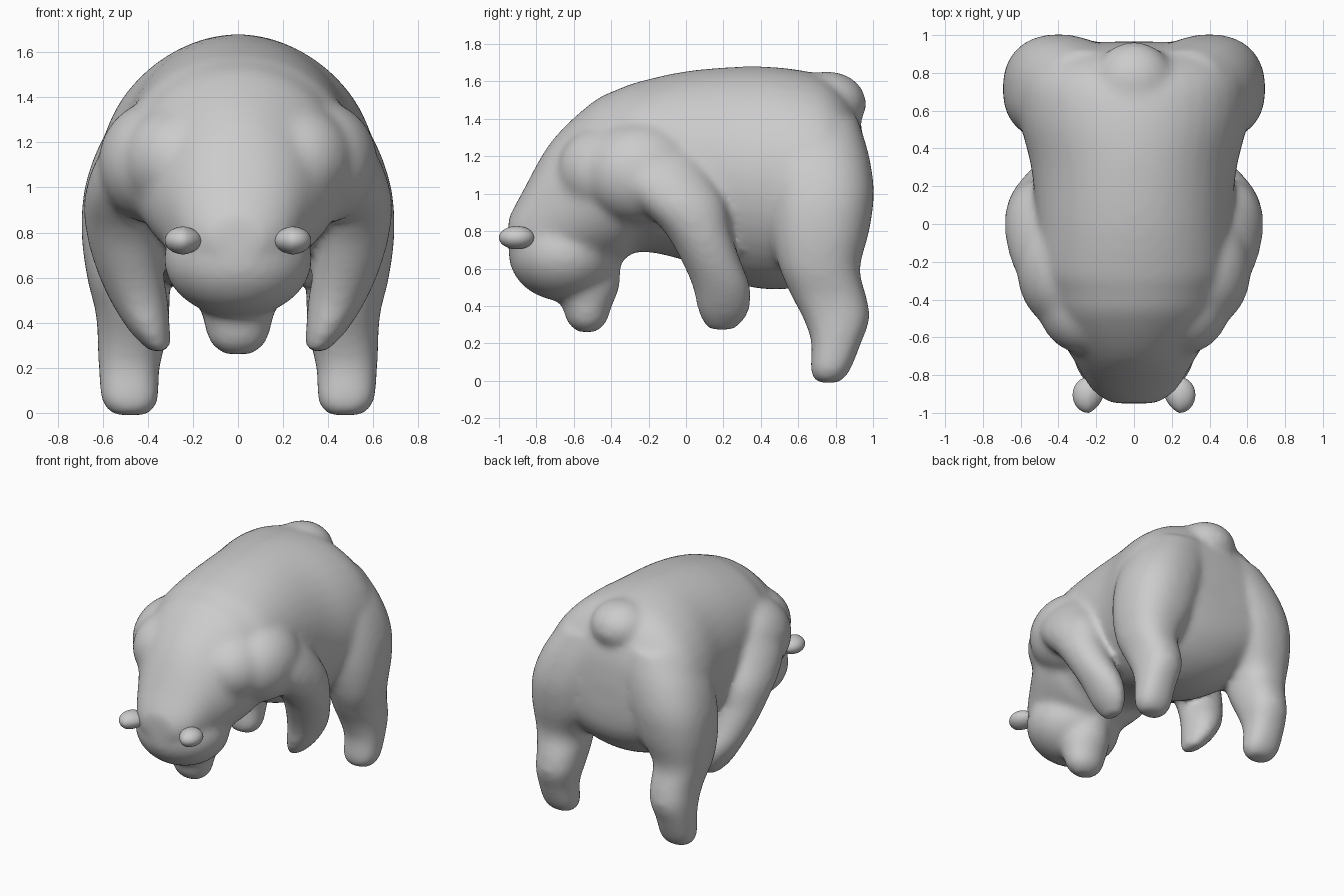
import bpy
import bmesh
from math import cos, sin, pi, copysign
from mathutils import Matrix, Vector

cube = bpy.data.objects.get("Cube")
if cube:
    bpy.data.objects.remove(cube, do_unlink=True)

grey = bpy.data.materials.new("plain grey")
grey.use_nodes = True
GREY = (0.6, 0.6, 0.6, 1)
grey.diffuse_color = GREY
grey.node_tree.nodes["Principled BSDF"].inputs["Base Color"].default_value = GREY


def refine(rings, steps=4):
    """Pass a smooth curve through the ring settings."""
    pts = [Vector(r) for r in rings]
    pts = [pts[0] * 2 - pts[1]] + pts + [pts[-1] * 2 - pts[-2]]
    out = []
    for a, b, c, d in zip(pts, pts[1:], pts[2:], pts[3:]):
        for i in range(steps):
            t = i / steps
            out.append((b * 2 + (c - a) * t + (a * 2 - b * 5 + c * 4 - d) * t ** 2
                        + (b * 3 - a - c * 3 + d) * t ** 3) / 2)
    return out + [pts[-2]]


def loft(bm, rings, place, power=2.0, sides=40):
    """Skin a closed tube; place(ring, u, v) turns a unit outline into a point."""
    loops = []
    for ring in refine(rings):
        loop = []
        for i in range(sides):
            a = 2 * pi * i / sides
            u, v = (copysign(abs(w) ** (2 / power), w) for w in (cos(a), sin(a)))
            loop.append(bm.verts.new(place(ring, u, v)))
        loops.append(loop)
    for lo, hi in zip(loops, loops[1:]):
        for i in range(sides):
            j = (i + 1) % sides
            bm.faces.new((lo[i], lo[j], hi[j], hi[i]))
    bm.faces.new(loops[0])
    bm.faces.new(loops[-1])


def lengthwise(r, u, v):
    """Ring across y: y, top, bottom, half width."""
    return (r[3] * u, r[0], (r[1] + r[2]) / 2 + (r[1] - r[2]) / 2 * v)


def upright(side):
    """Ring across z: z, centre x, centre y, half width, half depth."""
    return lambda r, u, v: (side * (r[1] + r[3] * u), r[2] + r[4] * v, r[0])


def ball(bm, centre, radii):
    m = Matrix.Translation(centre) @ Matrix.Diagonal((*radii, 1))
    bmesh.ops.create_uvsphere(bm, u_segments=32, v_segments=20, radius=1, matrix=m)


def finish(bm, name):
    bmesh.ops.recalc_face_normals(bm, faces=bm.faces)
    mesh = bpy.data.meshes.new(name)
    bm.to_mesh(mesh)
    bm.free()
    mesh.materials.append(grey)
    mesh.shade_smooth()
    obj = bpy.data.objects.new(name, mesh)
    bpy.context.collection.objects.link(obj)
    return obj


TORSO = [(-0.95, 0.87, 0.70, 0.12), (-0.88, 1.0, 0.6, 0.22), (-0.72, 1.28, 0.55, 0.32),
         (-0.5, 1.49, 0.6, 0.45), (-0.36, 1.56, 0.63, 0.49), (-0.25, 1.6, 0.69, 0.51),
         (0.0, 1.655, 0.64, 0.515), (0.3, 1.68, 0.51, 0.545), (0.55, 1.67, 0.49, 0.605),
         (0.75, 1.62, 0.55, 0.605), (0.88, 1.49, 0.66, 0.53), (0.945, 1.32, 0.78, 0.39),
         (0.965, 1.13, 0.92, 0.15)]
MUZZLE = [(0.26, 0, -0.53, 0.065, 0.05), (0.31, 0, -0.53, 0.125, 0.105),
          (0.4, 0, -0.53, 0.152, 0.135), (0.5, 0, -0.54, 0.175, 0.185),
          (0.62, 0, -0.56, 0.18, 0.21)]
HIND_LEG = [(-0.012, 0.475, 0.76, 0.075, 0.06), (0.05, 0.48, 0.77, 0.125, 0.105),
            (0.2, 0.483, 0.803, 0.136, 0.133), (0.33, 0.47, 0.805, 0.153, 0.177),
            (0.45, 0.468, 0.765, 0.165, 0.2), (0.6, 0.48, 0.715, 0.19, 0.215),
            (0.8, 0.435, 0.715, 0.26, 0.265), (1.0, 0.4, 0.72, 0.28, 0.285),
            (1.2, 0.33, 0.7, 0.28, 0.28), (1.4, 0.24, 0.67, 0.24, 0.25)]
FRONT_LEG = [(0.27, 0.345, 0.19, 0.045, 0.075), (0.36, 0.39, 0.2, 0.09, 0.135),
             (0.5, 0.44, 0.19, 0.13, 0.155), (0.65, 0.485, 0.13, 0.15, 0.16),
             (0.8, 0.515, 0.06, 0.16, 0.18), (0.95, 0.52, -0.03, 0.163, 0.24),
             (1.1, 0.48, -0.13, 0.16, 0.26), (1.22, 0.42, -0.18, 0.145, 0.24),
             (1.35, 0.34, -0.22, 0.12, 0.2)]

# Torso, head, muzzle, tail and legs are fused into one skin
bm = bmesh.new()
loft(bm, TORSO, lengthwise)
ball(bm, (0, -0.65, 0.68), (0.33, 0.3, 0.255))
loft(bm, MUZZLE, upright(1))
ball(bm, (0, 0.755, 1.48), (0.215, 0.21, 0.175))
for side in (-1, 1):
    loft(bm, HIND_LEG, upright(side), 2.3)
    loft(bm, FRONT_LEG, upright(side))
    # Shoulder, with a smaller swelling that carries it into the neck
    ball(bm, (side * 0.36, -0.24, 1.11), (0.26, 0.32, 0.275))
    ball(bm, (side * 0.26, -0.41, 1.12), (0.255, 0.28, 0.25))
body = finish(bm, "body")
remesh = body.modifiers.new("fuse", 'REMESH')
remesh.mode = 'VOXEL'
remesh.voxel_size = 0.02
remesh.use_smooth_shade = True
soften = body.modifiers.new("soften", 'SMOOTH')
soften.factor = 0.5
soften.iterations = 20

# Ears
for side, name in ((1, "left_ear"), (-1, "right_ear")):
    bm = bmesh.new()
    ball(bm, (side * 0.24, -0.905, 0.765), (0.085, 0.095, 0.062))
    # Draw the inner edge out to a point on the brow
    for v in bm.verts:
        inner = max(0, 0.24 - abs(v.co.x))
        v.co.z = 0.765 + (v.co.z - 0.765) * (1 - 2 * inner)
        v.co.y += 0.4 * inner
    finish(bm, name)
